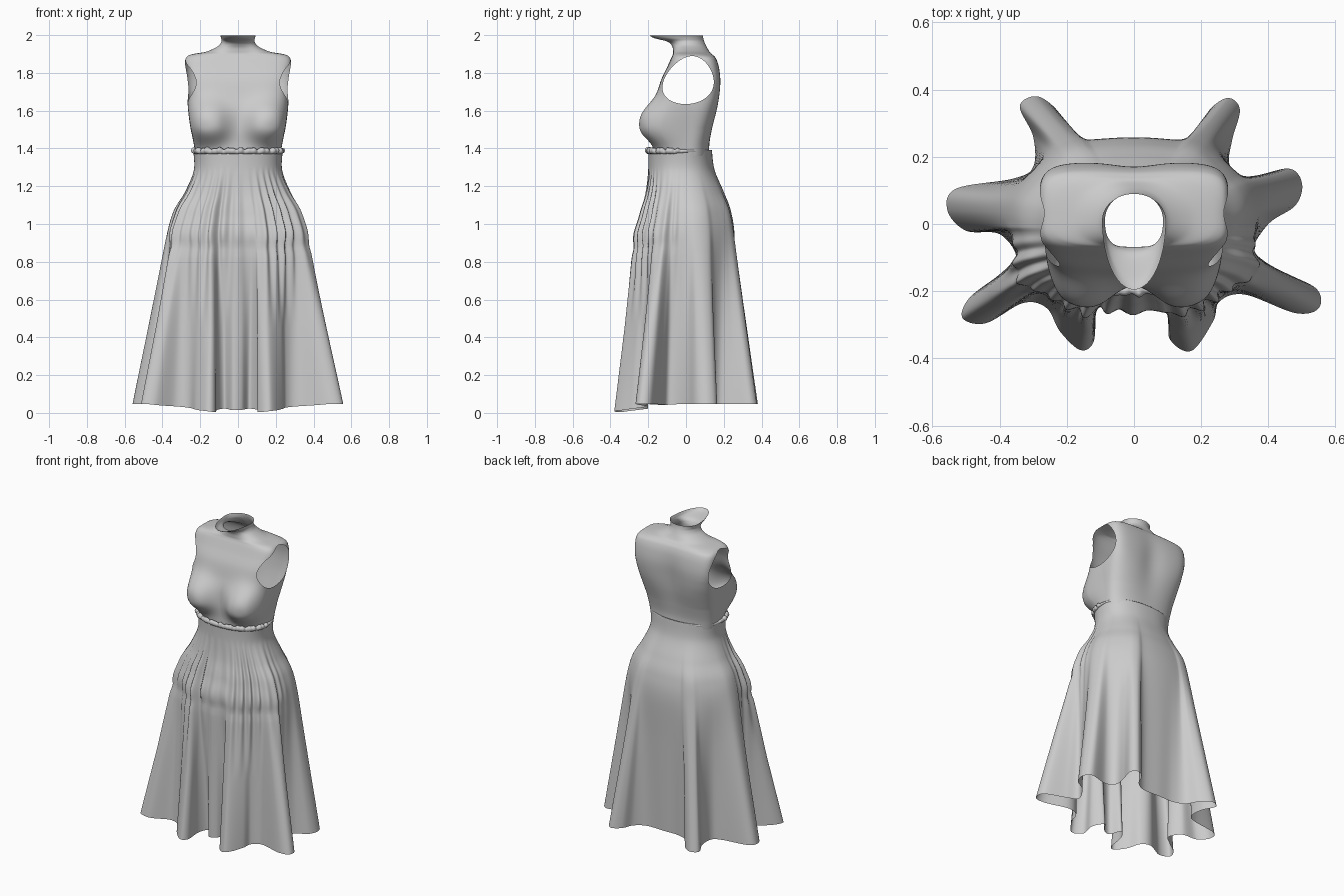
import bpy, bmesh, math
from math import sin, cos, pi, exp, atan2, hypot
from mathutils import Vector

if "Cube" in bpy.data.objects:
    bpy.data.objects.remove(bpy.data.objects["Cube"])


def cr(p0, p1, p2, p3, t):
    """Catmull-Rom blend of tuples."""
    return tuple(0.5 * (2 * b + (c - a) * t + (2 * a - 5 * b + 4 * c - d) * t * t
                        + (3 * b - a - 3 * c + d) * t ** 3)
                 for a, b, c, d in zip(p0, p1, p2, p3))


def spline(keys, steps, closed=False):
    n = len(keys)
    get = (lambda i: keys[i % n]) if closed else (lambda i: keys[max(0, min(n - 1, i))])
    out = [cr(get(i - 1), get(i), get(i + 1), get(i + 2), k / steps)
           for i in range(n if closed else n - 1) for k in range(steps)]
    return out if closed else out + [keys[-1]]


def oval(a, hw, yf, yb, cy, p):
    """Squared oval; angle 0 is the back, running to +x."""
    s, c = sin(a), cos(a)
    r = (abs(s) ** p + abs(c) ** p) ** (-1 / p)
    return hw * s * r, cy + (yb - cy if c > 0 else cy - yf) * c * r


def clamp(v):
    return max(0.0, min(1.0, v))


def gauss(v, w):
    return exp(-(v / w) ** 2)


def loft(name, rings, wrap=False):
    """Join rings of points with quads into a smooth object."""
    bm = bmesh.new()
    vs = [[bm.verts.new(p) for p in ring] for ring in rings]
    n = len(vs[0])
    for i in range(len(vs) if wrap else len(vs) - 1):
        a, b = vs[i], vs[(i + 1) % len(vs)]
        for j in range(n):
            k = (j + 1) % n
            bm.faces.new((a[j], a[k], b[k], b[j]))
    bmesh.ops.recalc_face_normals(bm, faces=bm.faces)
    me = bpy.data.meshes.new(name)
    bm.to_mesh(me)
    bm.free()
    me.shade_smooth()
    ob = bpy.data.objects.new(name, me)
    bpy.context.collection.objects.link(ob)
    return ob


# Bodice: height, half width, front y, back y, squareness
body = [(1.36, .225, -.175, .125, 2.5), (1.42, .233, -.175, .125, 2.7),
        (1.50, .245, -.178, .14, 3.0), (1.60, .262, -.175, .165, 3.3),
        (1.68, .270, -.155, .178, 3.8), (1.76, .280, -.133, .183, 4.2),
        (1.83, .284, -.10, .175, 4.2), (1.875, .278, -.08, .16, 4.0),
        (1.897, .25, -.07, .142, 3.2), (1.912, .17, -.068, .127, 2.4),
        (1.94, .108, -.073, .11, 2.1), (1.965, .088, -.097, .098, 2.0),
        (1.984, .089, -.168, .092, 2.0), (1.999, .095, -.195, .09, 2.0)]
rings = []
for z, hw, yf, yb, p in spline(body, 9):
    ring = []
    for j in range(200):
        a = 2 * pi * j / 200
        # the back is squarer than the front around the shoulders
        pp = p + (1.6 * clamp((p - 3) / 1) if cos(a) > 0 else 0)
        x, y = oval(a, hw, yf, yb, .01, pp)
        if y < .02:   # bust
            dz = z - 1.52
            rr = hypot((abs(x) - .162) / .108, dz / (.092 if dz < 0 else .125))
            lobe = exp(-rr ** 2.6)
            w = clamp((.02 - y) / .1)
            y -= .082 * lobe * w
            x += math.copysign(.018, x) * lobe * w * clamp(abs(x) / .1 - 1)
        else:         # hollow of the spine
            y -= .016 * gauss(x, .08) * gauss(z - 1.68, .17)
        ring.append((x, y, z))
    rings.append(ring)
bodice = loft("bodice", rings)


# Armholes: remove faces inside an egg seen from the side, snap the rim to it
def egg(co):
    t = (co.z - 1.762) / .127
    tc = max(-1, min(1, t))
    w = .132 * (1 - .22 * tc)
    c = .015 + .018 * tc
    return (co.y - c) / w, t, c, w


bm = bmesh.new()
bm.from_mesh(bodice.data)
cut = [f for f in bm.faces if abs(f.calc_center_median().x) > .2
       and hypot(*egg(f.calc_center_median())[:2]) < 1]
bmesh.ops.delete(bm, geom=cut, context='FACES')
rim = [v for v in bm.verts if v.is_boundary and abs(v.co.x) > .15 and 1.55 < v.co.z < 1.95]
for _ in range(8):
    even = {}
    for v in rim:
        near = [e.other_vert(v).co for e in v.link_edges if e.is_boundary]
        even[v] = (v.co * 2 + sum(near, Vector())) / (2 + len(near))
    for v, co in even.items():
        v.co = co
        for _ in range(3):
            q, t, c, w = egg(v.co)
            r = hypot(q, t)
            v.co.y = c + w * q / r
            v.co.z = 1.762 + .127 * t / r
rim_set = set(rim)
ring1 = {e.other_vert(v) for v in rim for e in v.link_edges} - rim_set
for _ in range(4):
    bmesh.ops.smooth_vert(bm, verts=list(ring1), factor=.5,
                          use_axis_x=True, use_axis_y=True, use_axis_z=True)
bm.to_mesh(bodice.data)
bm.free()
bodice.data.shade_smooth()

# Hem outline with its deep folds, from back centre round to +x
hem = [(0, .23), (.12, .23), (.19, .27), (.225, .34), (.28, .375), (.315, .34), (.292, .25),
       (.285, .175), (.34, .14), (.46, .165), (.5, .12), (.48, .055), (.4, 0), (.35, -.09),
       (.42, -.135), (.54, -.19), (.55, -.25), (.48, -.265), (.33, -.21), (.255, -.23),
       (.235, -.29), (.17, -.378), (.105, -.34), (.11, -.26), (.06, -.2), (.02, -.25),
       (-.03, -.26), (-.07, -.2), (-.11, -.25), (-.12, -.35), (-.16, -.375), (-.22, -.32),
       (-.26, -.25), (-.33, -.235), (-.44, -.295), (-.51, -.28), (-.49, -.22), (-.4, -.15),
       (-.35, -.1), (-.4, -.03), (-.5, -.02), (-.555, .04), (-.53, .105), (-.36, .135),
       (-.3, .17), (-.3, .26), (-.34, .35), (-.29, .38), (-.23, .34), (-.18, .26),
       (-.1, .23)]
curve = spline(hem, 9, closed=True)
seg = [hypot(b[0] - a[0], b[1] - a[1]) for a, b in zip(curve, curve[1:] + curve[:1])]
total, run, top, angles = sum(seg), 0, 0, []
for (x, y), s in zip(curve, seg):
    a = atan2(x / .365, (y + .02) / .27) % (2 * pi)
    top = max(top, a)
    angles.append(.6 * top + .4 * 2 * pi * run / total)
    run += s

# Skirt: height, half width, front y, back y, share of the hem folds
hips = [(1.39, .237, -.2, .137, 0), (1.28, .234, -.2, .152, 0), (1.16, .275, -.21, .2, .03),
        (1.05, .328, -.235, .24, .08), (.9, .36, -.265, .262, .13), (.6, .36, -.265, .262, .42),
        (.3, .36, -.265, .262, .71), (0, .365, -.265, .262, 1)]
rings = []
for z, hw, yf, yb, f in spline(hips, 11):
    ring = []
    for a, (hx, hy) in zip(angles, curve):
        x, y = oval(a, hw, yf, yb, -.02, 2.3)
        x, y = x + (hx - x) * f, y + (hy - y) * f
        front = clamp(.15 - 1.3 * cos(a))
        # narrow irregular pleats, and the pinched band below the hips
        wave = cos(36 * a + 1.5 * sin(5 * a)) * (.65 + .35 * cos(7 * a + 1))
        d = .045 * wave * clamp((1.3 - z) / .2) * clamp((z - .45) / .5)
        d += (.016 + .008 * wave) * (gauss(z - .95, .05) - gauss(z - .87, .03))
        k = 1 + d * front
        lift = .048 - .042 * clamp(-hy / .33) * clamp(1.4 - abs(hx) / .35)
        ring.append((x * k, y * k, z + lift * (1 - clamp(z / 1.39))))
    rings.append(ring)
loft("skirt", rings)

# Gathered waist edge: crinkled in front, plain at the back
rings = []
for j in range(260):
    a = 2 * pi * j / 260
    front = clamp(.4 - 2 * cos(a))
    x, y = oval(a, .234, -.2, .134, -.02, 2.3)
    wob = front * (.5 * sin(23 * a + sin(4 * a)) + .4 * sin(41 * a + 1))
    r = .006 + .008 * front + .003 * wob
    ring = []
    for k in range(10):
        b = 2 * pi * k / 10
        g = 1 + (r * .9 * cos(b) + .004 * wob) / .2
        ring.append((x * g, y * g, 1.386 + .005 * wob + r * 1.1 * sin(b)))
    rings.append(ring)
loft("waist_ruffle", rings, wrap=True)
